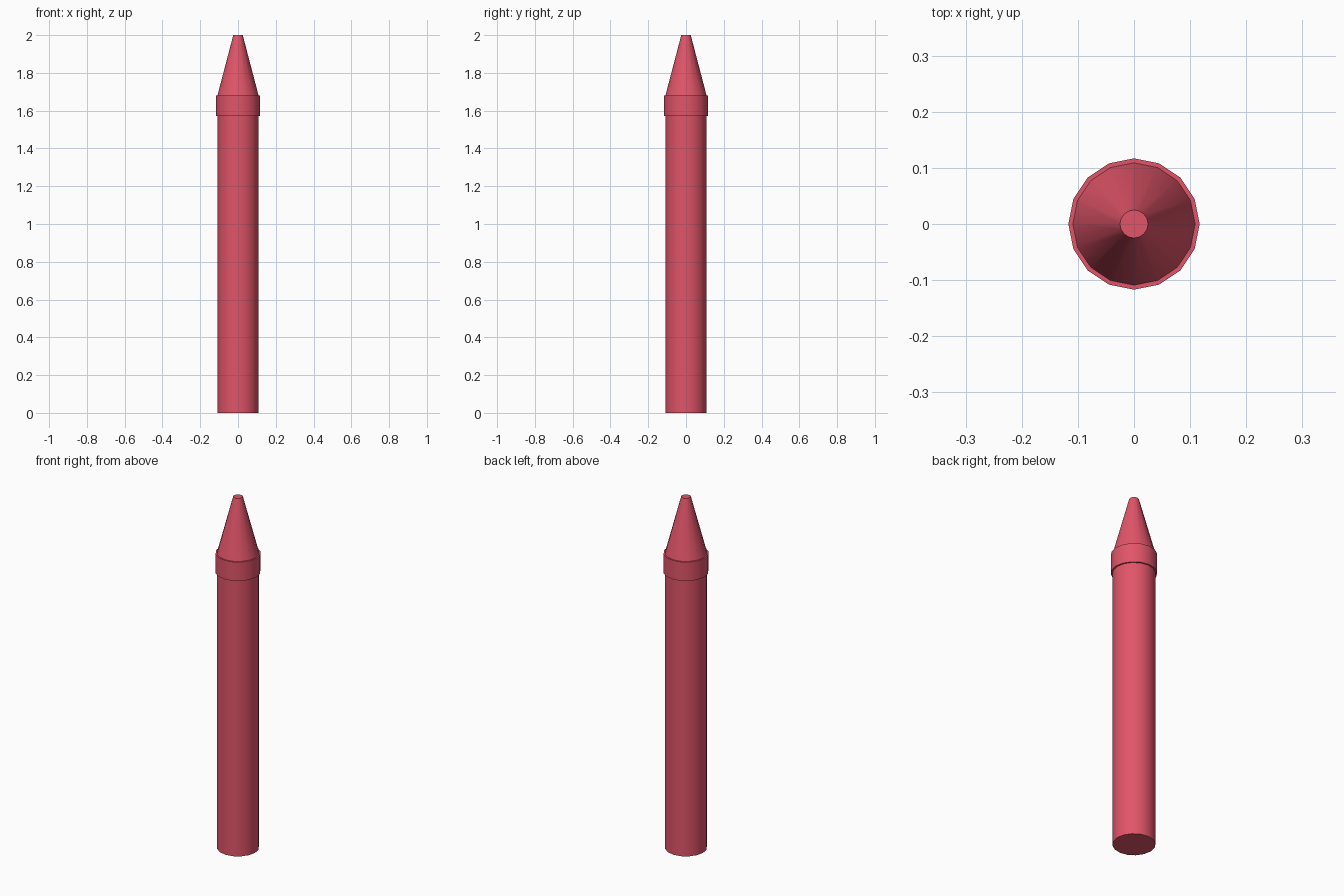
import bpy, bmesh
from math import cos, sin, tau, radians

if "Cube" in bpy.data.objects:
    bpy.data.objects.remove(bpy.data.objects["Cube"])

SIDES = 16
wax = bpy.data.materials.new("red_wax")
wax.diffuse_color = (0.75, 0.09, 0.14, 1)
wax.use_nodes = True
wax.node_tree.nodes["Principled BSDF"].inputs["Base Color"].default_value = wax.diffuse_color


def lathe(name, profile, cap_bottom=False, cap_top=False):
    """Spin (radius, z) points around the z axis, optionally capping the ends."""
    bm = bmesh.new()
    rings = [[bm.verts.new((r * cos(tau * i / SIDES), r * sin(tau * i / SIDES), z))
              for i in range(SIDES)] for r, z in profile]
    for low, high in zip(rings, rings[1:]):
        for i in range(SIDES):
            j = (i + 1) % SIDES
            bm.faces.new((low[i], low[j], high[j], high[i]))
    if cap_bottom:
        bm.faces.new(rings[0][::-1])
    if cap_top:
        bm.faces.new(rings[-1])
    mesh = bpy.data.meshes.new(name)
    bm.to_mesh(mesh)
    bm.free()
    mesh.materials.append(wax)
    obj = bpy.data.objects.new(name, mesh)
    bpy.context.collection.objects.link(obj)
    bpy.ops.object.select_all(action='DESELECT')
    obj.select_set(True)
    bpy.context.view_layer.objects.active = obj
    bpy.ops.object.shade_smooth_by_angle(angle=radians(30))
    return obj


# Long round barrel with a flat base
lathe("barrel", [(0.109, 0), (0.109, 1.572)], cap_bottom=True)
# Slightly wider collar with narrow ledges above and below
lathe("collar", [(0.109, 1.572), (0.117, 1.572), (0.117, 1.68), (0.109, 1.68)])
# Tapered tip with a flat end
lathe("tip", [(0.109, 1.68), (0.025, 2.0)], cap_top=True)
